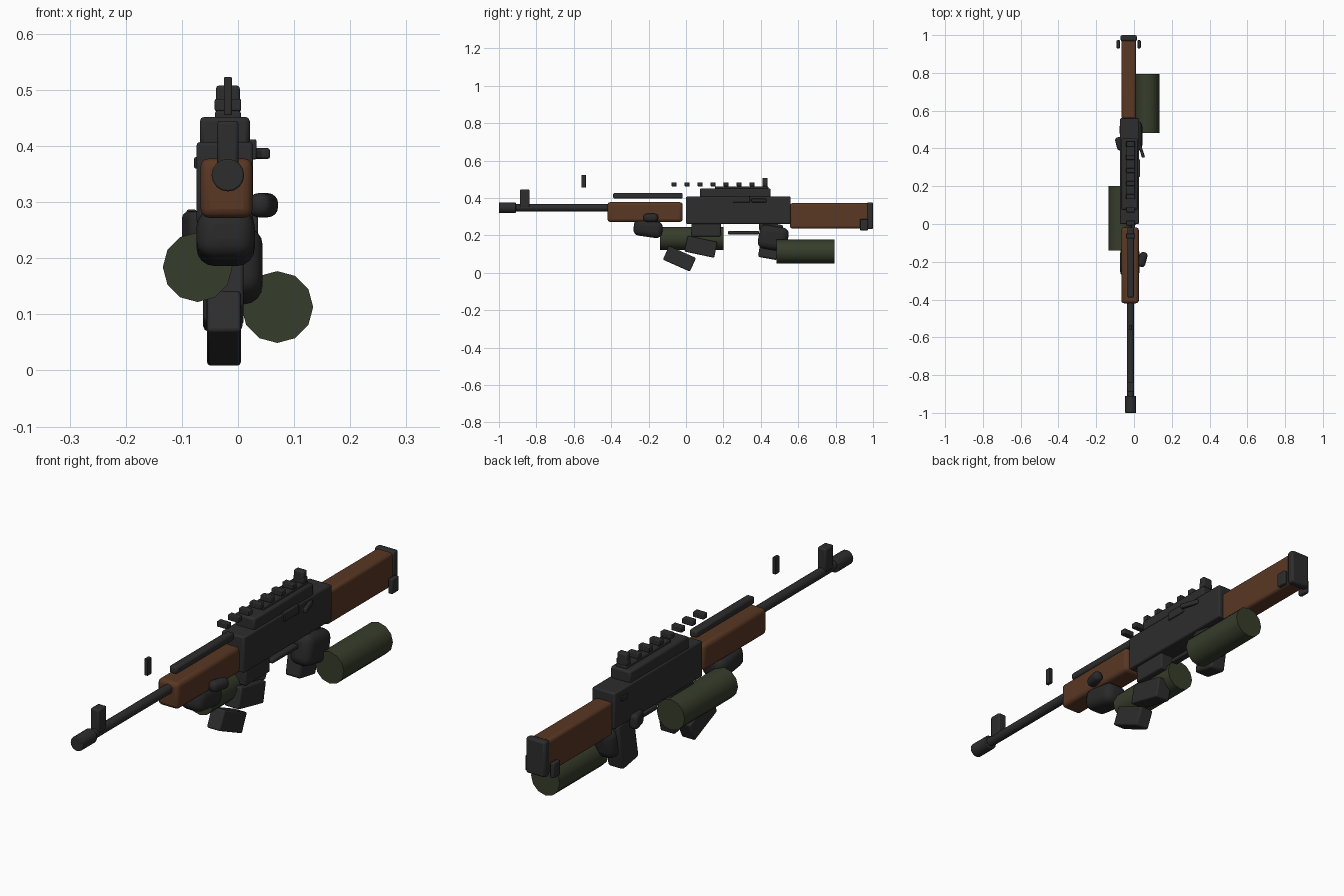
import bpy, math
from mathutils import Matrix, Vector

cube = bpy.data.objects.get("Cube")
if cube:
    bpy.data.objects.remove(cube, do_unlink=True)


def material(name, rgb):
    m = bpy.data.materials.new(name)
    m.use_nodes = True
    m.diffuse_color = (*rgb, 1)
    m.node_tree.nodes["Principled BSDF"].inputs["Base Color"].default_value = (*rgb, 1)
    return m


METAL = material("dark metal", (0.026, 0.026, 0.027))
WOOD = material("brown wood", (0.1, 0.038, 0.017))
CLOTH = material("green cloth", (0.037, 0.047, 0.024))
GLOVE = material("black glove", (0.022, 0.022, 0.023))
CX = -0.018  # centre line of the weapon


def finish(name, mat, bevel=0, segments=2):
    o = bpy.context.object
    o.name = name
    o.data.materials.append(mat)
    if bevel:
        b = o.modifiers.new("bevel", "BEVEL")
        b.width, b.segments = bevel, segments
    bpy.ops.object.shade_smooth_by_angle(angle=math.radians(40))
    return o


def box(name, x, y, z, mat=METAL, bevel=0.006, tilt=0, turn=0, segments=2):
    """Bevelled box from (min, max) ranges, turned about its own centre."""
    centre = Vector([(a + b) / 2 for a, b in (x, y, z)])
    size = [b - a for a, b in (x, y, z)]
    bpy.ops.mesh.primitive_cube_add(size=1)
    o = bpy.context.object
    o.data.transform(Matrix.Diagonal((*size, 1)))
    o.location = centre
    o.rotation_euler = (math.radians(tilt), 0, math.radians(turn))
    return finish(name, mat, bevel, segments)


def rod(name, x, z, y, radius, mat=METAL, sides=16, bevel=0):
    """Cylinder lying along the y axis."""
    bpy.ops.mesh.primitive_cylinder_add(vertices=sides, radius=radius, depth=y[1] - y[0],
                                        location=(x, (y[0] + y[1]) / 2, z),
                                        rotation=(math.pi / 2, 0, 0))
    return finish(name, mat, bevel)


def mid(width):
    return (CX - width / 2, CX + width / 2)


# Barrel and sights
rod("barrel", CX, 0.348, (-0.95, -0.4), 0.019)
rod("muzzle", CX, 0.348, (-1, -0.91), 0.029, bevel=0.003)
box("front_sight", mid(0.038), (-0.888, -0.836), (0.35, 0.445))
box("front_sight_post", mid(0.014), (-0.56, -0.535), (0.455, 0.523), bevel=0.002)
box("rear_sight", mid(0.043), (0.408, 0.436), (0.45, 0.508))

# Forward wood and gas tube
box("handguard", (-0.067, 0.026), (-0.42, -0.018), (0.272, 0.378), WOOD, 0.016, segments=3)
box("gas_tube", mid(0.034), (-0.39, -0.018), (0.397, 0.427), bevel=0.008)

# Receiver, cover and rail
box("receiver", (-0.074, 0.027), (0, 0.56), (0.262, 0.407))
box("top_cover", (-0.068, 0.021), (0.075, 0.452), (0.4, 0.452), bevel=0.008)
box("rail", mid(0.046), (0.155, 0.44), (0.445, 0.462), bevel=0.003)
for i in range(8):
    y = -0.064 + 0.0695 * i
    box(f"rail_tooth_{i + 1}", mid(0.047), (y - 0.013, y + 0.013), (0.462, 0.484), bevel=0.003)
box("ejection_port", (0.02, 0.033), (0.25, 0.342), (0.376, 0.412), bevel=0.003)
box("charging_handle", (0.03, 0.046), (0.35, 0.432), (0.377, 0.396), bevel=0.004, turn=18)
box("selector", (-0.078, -0.07), (0.48, 0.52), (0.36, 0.38), bevel=0.002)

# Stock, butt and sling mounts
box("stock", (-0.066, 0.01), (0.556, 0.985), (0.237, 0.372), WOOD, 0.012, segments=3)
box("butt_plate", (-0.071, 0.015), (0.968, 1), (0.233, 0.377), bevel=0.008)
for side, x in (("right", -0.083), ("left", 0.027)):
    box(f"sling_mount_{side}", (x - 0.009, x + 0.009), (0.93, 0.973), (0.227, 0.287), bevel=0.004)

# Curved magazine in three sections
box("magazine_top", (-0.058, 0.014), (0.03, 0.186), (0.195, 0.27))
box("magazine_middle", (-0.056, 0.01), (-0.001, 0.161), (0.096, 0.182), tilt=-12)
box("magazine_bottom", (-0.055, 0.005), (-0.114, 0.044), (0.035, 0.115), tilt=-24)

# Trigger guard and pistol grip
box("trigger_guard", mid(0.03), (0.225, 0.39), (0.206, 0.223), bevel=0.004)
box("pistol_grip", (-0.062, 0.008), (0.4, 0.505), (0.075, 0.265), bevel=0.01, tilt=-10)

# Gloved hands
box("front_hand", (-0.074, 0.03), (-0.28, -0.125), (0.192, 0.282), GLOVE, 0.032, tilt=-8, segments=4)
box("front_thumb", (0.024, 0.066), (-0.228, -0.148), (0.273, 0.316), GLOVE, 0.018, turn=-15, segments=4)
box("rear_hand", (-0.05, 0.044), (0.388, 0.545), (0.122, 0.25), GLOVE, 0.034, tilt=-10, segments=4)
box("rear_thumb", (-0.095, -0.058), (0.39, 0.46), (0.225, 0.284), GLOVE, 0.014, turn=15, segments=4)

# Sleeves
rod("front_sleeve", -0.072, 0.184, (-0.14, 0.2), 0.062, CLOTH, 12)
rod("rear_sleeve", 0.07, 0.113, (0.483, 0.795), 0.064, CLOTH, 12)
